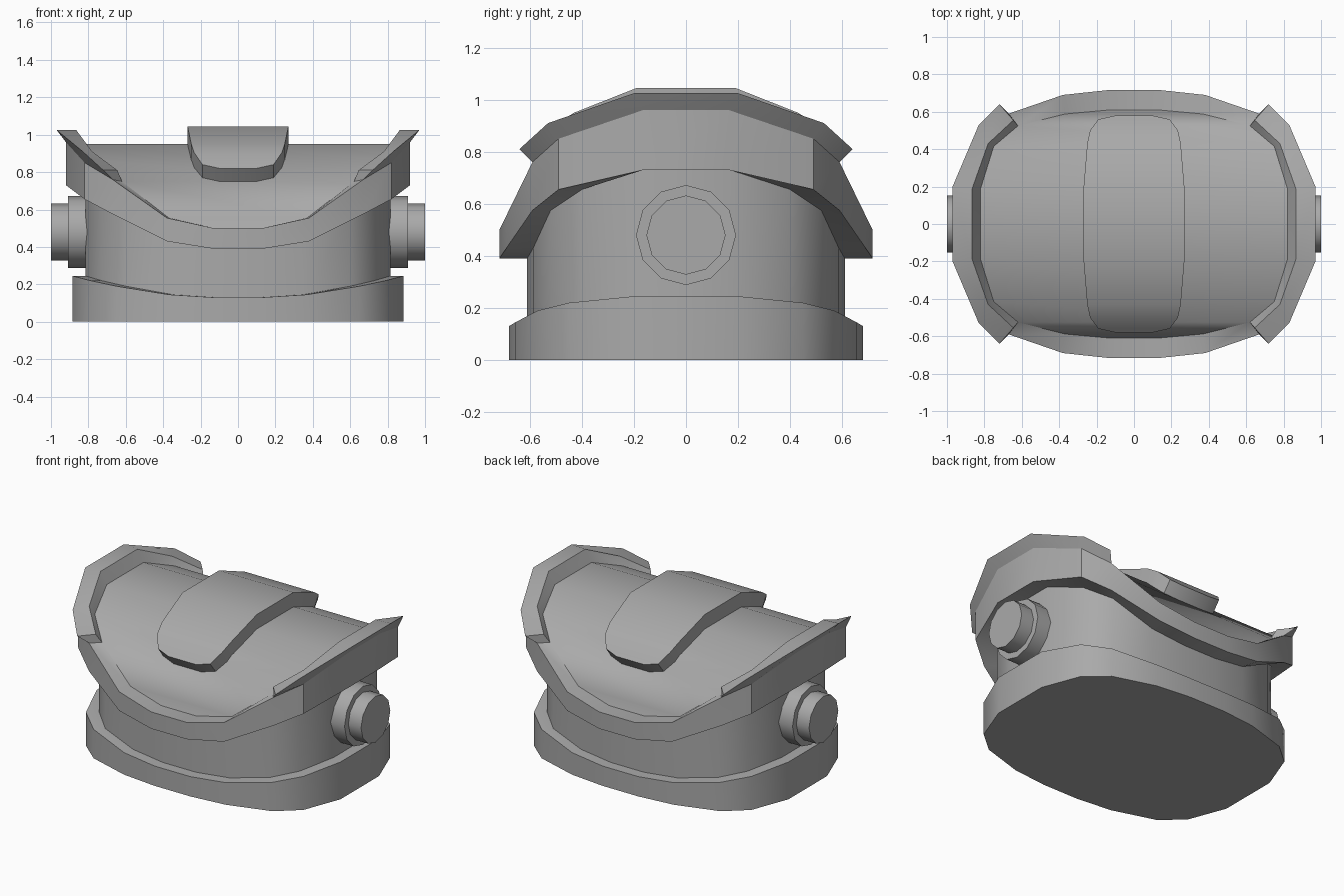
import bpy, bmesh, math

cube = bpy.data.objects.get("Cube")
if cube:
    bpy.data.objects.remove(cube, do_unlink=True)

grey = bpy.data.materials.new("plain_grey")
grey.use_nodes = True
colour = (0.4, 0.4, 0.4, 1)
grey.diffuse_color = colour
grey.node_tree.nodes["Principled BSDF"].inputs["Base Color"].default_value = colour


def finish(name, bm, angle=35):
    bmesh.ops.recalc_face_normals(bm, faces=bm.faces[:])
    mesh = bpy.data.meshes.new(name)
    bm.to_mesh(mesh)
    bm.free()
    mesh.materials.append(grey)
    obj = bpy.data.objects.new(name, mesh)
    bpy.context.collection.objects.link(obj)
    bpy.ops.object.select_all(action='DESELECT')
    obj.select_set(True)
    bpy.context.view_layer.objects.active = obj
    bpy.ops.object.shade_smooth_by_angle(angle=math.radians(angle))
    return obj


def full_loop(quarter):
    """Mirror a quarter outline, side to front, into a closed loop."""
    back = quarter + [(-x, y, z) for x, y, z in reversed(quarter)]
    return back + [(-x, -y, z) for x, y, z in back]


def bridge(bm, a, b):
    n = len(a)
    for i in range(n):
        j = (i + 1) % n
        bm.faces.new((a[i], a[j], b[j], b[i]))


def stack(bm, loops):
    rings = [[bm.verts.new(p) for p in full_loop(q)] for q in loops]
    for a, b in zip(rings, rings[1:]):
        bridge(bm, a, b)
    return rings


def loft(name, sections, angle=35):
    """Solid strip through matching cross-sections, capped at its ends."""
    bm = bmesh.new()
    rings = [[bm.verts.new(p) for p in s] for s in sections]
    for a, b in zip(rings, rings[1:]):
        bridge(bm, a, b)
    bm.faces.new(rings[0])
    bm.faces.new(rings[-1])
    return finish(name, bm, angle)


def at_height(quarter, heights):
    return [(x, y, z) for (x, y), z in zip(quarter, heights)]


# Quarter outlines, from the side round to the front
base_plan = [(.885, .2), (.79, .45), (.65, .57), (.37, .655), (.13, .68)]
body_plan = [(.815, .17), (.73, .40), (.6, .52), (.35, .587), (.12, .61)]
skirt_plan = [(.92, .165), (.82, .49), (.67, .59), (.38, .69), (.13, .717)]
base_top = [.245, .22, .19, .145, .13]
skirt_low = [.73, .655, .575, .43, .39]
wall_top = at_height(skirt_plan, [.96, .85, .76, .555, .50])
dome_edge = [(.82, .19, .95), (.75, .415, .86), (.62, .525, .75),
             (.37, .588, .555), (.13, .61, .50)]

# Base plinth
bm = bmesh.new()
rings = stack(bm, [at_height(base_plan, [0] * 5), at_height(base_plan, base_top),
                   at_height(body_plan, base_top)])
bm.faces.new(rings[0])
bm.faces.new(rings[-1])
finish("base", bm)

# Recessed body
bm = bmesh.new()
stack(bm, [at_height(body_plan, [.1] * 5), at_height(body_plan, skirt_low)])
finish("body", bm)

# Overhanging skirt and the arched dome it surrounds
bm = bmesh.new()
rings = stack(bm, [at_height(body_plan, skirt_low), at_height(skirt_plan, skirt_low),
                   wall_top, dome_edge])
top = rings[-1]
for start in (0, 10):
    row = top[start:start + 10]
    for k in range(4):
        bm.faces.new((row[k], row[k + 1], row[8 - k], row[9 - k]))
bm.faces.new((top[0], top[9], top[10], top[19]))
finish("skirt_and_dome", bm)

# Flared side collars
collar_outer = [(.97, .2, 1.025), (.83, .53, .91), (.72, .64, .81)]
collar_inner = [(.865, .19, 1.025), (.78, .43, .91), (.645, .555, .81)]
half = list(zip(wall_top, collar_outer, collar_inner, dome_edge))
for name, side in (("left_collar", 1), ("right_collar", -1)):
    sections = [[(side * x, y * d, z) for x, y, z in s]
                for d, part in ((1, half[::-1]), (-1, half)) for s in part]
    loft(name, sections, 40)

# Raised central crest: half width, outer y and z, inner y and z
crest = [(.27, .19, 1.045, .19, .94), (.25, .43, .95, .40, .86),
         (.235, .50, .905, .45, .825), (.19, .56, .84, .505, .77),
         (.1, .58, .82, .522, .747)]
sections = []
for d, part in ((1, crest[::-1]), (-1, crest)):
    for w, yo, zo, yi, zi in part:
        sections.append([(-w, d * yo, zo), (w, d * yo, zo),
                         (w, d * yi, zi), (-w, d * yi, zi)])
loft("crest", sections)

# Stepped round side knobs
for side_name, side in (("left", 1), ("right", -1)):
    for part, radius, x0, x1 in (("collar", .192, .72, .908), ("cap", .152, .85, 1.0)):
        sections = []
        for x in (x0, x1):
            sections.append([(side * x, radius * math.sin(a), .48 + radius * math.cos(a))
                             for a in (math.tau * i / 12 for i in range(12))])
        loft(f"{side_name}_knob_{part}", sections)
